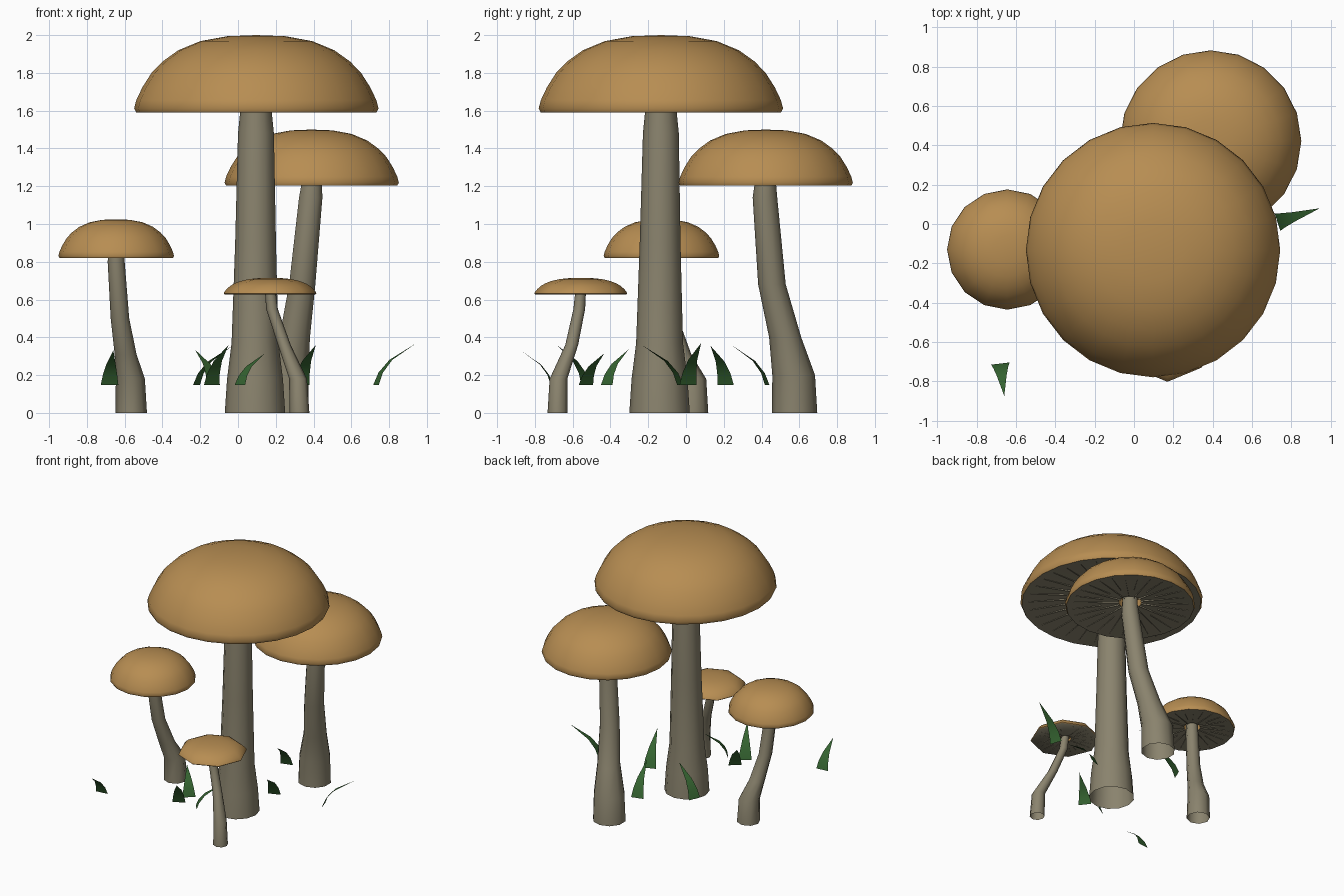
import bpy, bmesh, math
from mathutils import Vector

if "Cube" in bpy.data.objects:
    bpy.data.objects.remove(bpy.data.objects["Cube"])


def material(name, rgb):
    m = bpy.data.materials.new(name)
    m.use_nodes = True
    m.diffuse_color = (*rgb, 1)
    m.node_tree.nodes["Principled BSDF"].inputs["Base Color"].default_value = (*rgb, 1)
    return m


TAN = material("cap_tan", (0.475, 0.268, 0.085))
GREY = material("stem_grey", (0.255, 0.228, 0.155))
GREEN = material("grass_green", (0.035, 0.125, 0.03))


def finish(name, bm, mats, recalc=True):
    if recalc:
        bmesh.ops.recalc_face_normals(bm, faces=bm.faces)
    mesh = bpy.data.meshes.new(name)
    bm.to_mesh(mesh)
    bm.free()
    for m in mats:
        mesh.materials.append(m)
    ob = bpy.data.objects.new(name, mesh)
    bpy.context.collection.objects.link(ob)
    bpy.ops.object.select_all(action="DESELECT")
    ob.select_set(True)
    bpy.context.view_layer.objects.active = ob
    bpy.ops.object.shade_smooth_by_angle(angle=math.radians(60))


def loft(bm, rings, sides):
    """Join horizontal rings of (x, y, z, radius); returns rings and rows of faces."""
    loops = []
    for x, y, z, r in rings:
        loop = []
        for i in range(sides):
            a = math.tau * i / sides - math.pi / 2
            loop.append(bm.verts.new((x + r * math.cos(a), y + r * math.sin(a), z)))
        loops.append(loop)
    rows = []
    for lo, hi in zip(loops, loops[1:]):
        rows.append([bm.faces.new((lo[i], lo[(i + 1) % sides], hi[(i + 1) % sides], hi[i]))
                     for i in range(sides)])
    return loops, rows


# Cap dome outline as fractions of radius and height
DOME = [(0.985, -0.025), (1.003, 0.03), (0.985, 0.14), (0.935, 0.31), (0.86, 0.5), (0.77, 0.65),
        (0.64, 0.8), (0.46, 0.92), (0.24, 0.985)]


def cap(name, x, y, z, radius, height, sides, inner):
    bm = bmesh.new()
    # Tan socket around the stem, grey gill surface out to the rim, then the dome
    rings = [(x, y, z + 0.32 * height, inner * 0.5), (x, y, z + 0.3 * height, inner),
             (x, y, z + 0.1 * height, inner)]
    rings += [(x, y, z + h * height, r * radius) for r, h in DOME]
    loops, rows = loft(bm, rings, sides)
    top = bm.verts.new((x, y, z + height))
    last = loops[-1]
    for i in range(sides):
        bm.faces.new((last[i], last[(i + 1) % sides], top))
    for f in rows[2]:
        f.material_index = 1
    finish(name, bm, [TAN, GREY])

    # Shallow radial gill blades, alternately long and short
    bm = bmesh.new()
    count = 2 * max(12, sides // 2 + 4)
    for i in range(count):
        a = math.tau * (i + 0.5) / count
        start = inner * 0.95 if i % 2 else radius * 0.45
        rise = 0.12 * (1 - start / radius)
        profile = [(start, rise), (start, rise - 0.04), (0.9 * radius, -0.02), (0.95 * radius, 0)]
        bm.faces.new([bm.verts.new((x + r * math.cos(a), y + r * math.sin(a), z + h * height))
                      for r, h in profile])
    finish(name.replace("cap", "gills"), bm, [GREY], recalc=False)


def stem(name, rings, sides):
    """Tube that is open at the foot and closed inside the cap."""
    bm = bmesh.new()
    loops, _ = loft(bm, rings, sides)
    bm.faces.new(loops[-1])
    finish(name, bm, [GREY])


# Large mushroom
cap("large_cap", 0.097, -0.133, 1.6, 0.645, 0.4, 24, 0.115)
stem("large_stem", [(0.09, -0.14, 0, 0.16), (0.09, -0.14, 0.18, 0.148), (0.09, -0.14, 0.37, 0.124),
                    (0.093, -0.137, 0.9, 0.108), (0.095, -0.133, 1.48, 0.095),
                    (0.095, -0.133, 1.6, 0.083), (0.095, -0.133, 1.72, 0.08)], 12)

# Medium mushroom behind
cap("medium_cap", 0.39, 0.422, 1.21, 0.46, 0.29, 20, 0.083)
stem("medium_stem", [(0.26, 0.575, 0, 0.12), (0.265, 0.57, 0.2, 0.113), (0.3, 0.525, 0.4, 0.085),
                     (0.34, 0.455, 0.68, 0.073), (0.385, 0.418, 1.14, 0.065),
                     (0.39, 0.42, 1.21, 0.057), (0.39, 0.42, 1.3, 0.055)], 10)

# Short mushroom at the side
cap("short_cap", -0.645, -0.13, 0.825, 0.305, 0.2, 16, 0.06)
stem("short_stem", [(-0.565, 0.035, 0, 0.083), (-0.57, 0.03, 0.18, 0.077),
                    (-0.595, -0.03, 0.31, 0.058), (-0.625, -0.09, 0.5, 0.049),
                    (-0.645, -0.13, 0.8, 0.045), (-0.645, -0.13, 0.885, 0.04)], 8)

# Smallest mushroom in front
cap("small_cap", 0.17, -0.557, 0.63, 0.245, 0.085, 8, 0.045)
stem("small_stem", [(0.325, -0.68, 0, 0.053), (0.318, -0.675, 0.18, 0.047),
                    (0.245, -0.605, 0.36, 0.034), (0.18, -0.565, 0.55, 0.031),
                    (0.17, -0.557, 0.655, 0.028)], 8)


# Curved grass blades: base x, base y, tip x, tip y, tip height
BLADES = [(-0.68, -0.71, -0.66, -0.875, 0.33), (0.73, 0.01, 0.945, 0.08, 0.37),
          (0.335, -0.03, 0.412, -0.235, 0.36), (0.12, 0.43, 0.17, 0.24, 0.36),
          (-0.22, 0.21, -0.03, 0.13, 0.355), (-0.14, -0.53, -0.05, -0.685, 0.36),
          (-0.13, -0.42, -0.228, -0.305, 0.335), (0.01, -0.53, 0.143, -0.433, 0.315)]
for n, (bx, by, tx, ty, tz) in enumerate(BLADES, 1):
    bm = bmesh.new()
    base, tip = Vector((bx, by, 0.147)), Vector((tx, ty, tz))
    lean = tip - base
    side = Vector((-lean.y, lean.x, 0)).normalized()
    rows = []
    for out, up, half in ((0, 0, 0.047), (0.12, 0.3, 0.038), (0.37, 0.6, 0.025)):
        p = base + Vector((lean.x * out, lean.y * out, lean.z * up))
        rows.append((bm.verts.new(p - side * half), bm.verts.new(p + side * half)))
    for (a, b), (c, d) in zip(rows, rows[1:]):
        bm.faces.new((a, b, d, c))
    bm.faces.new((*rows[-1], bm.verts.new(tip)))
    finish(f"grass_blade_{n}", bm, [GREEN], recalc=False)
